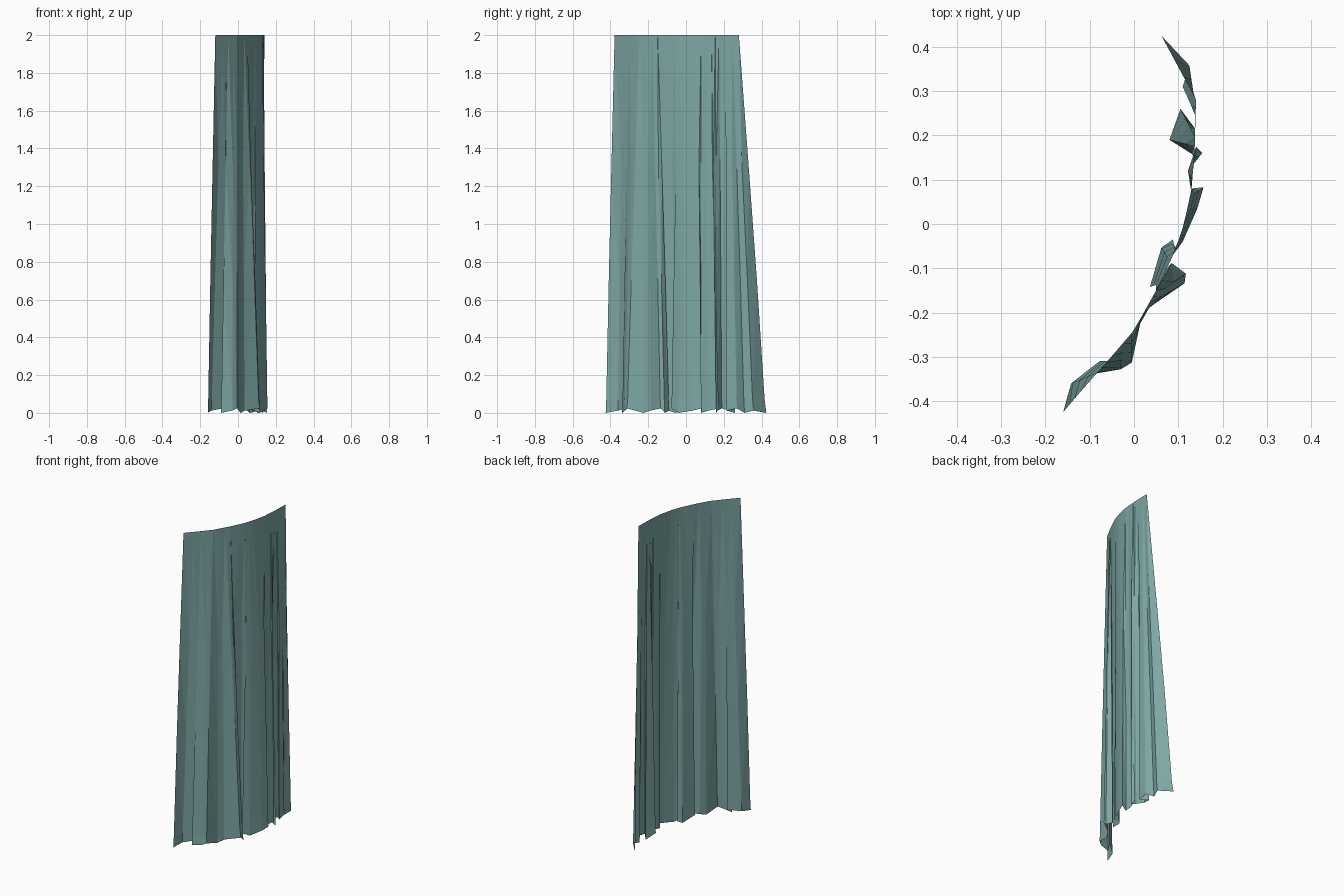
import bpy, bmesh

# Hem folds: (hem x, hem y, y of the matching point on the smooth top edge)
FOLDS = [
    (-0.160, -0.425, -0.378), (-0.142, -0.360, -0.335), (-0.077, -0.309, -0.310),
    (-0.090, -0.338, -0.300), (-0.030, -0.328, -0.270), (-0.005, -0.313, -0.245),
    (0.014, -0.225, -0.215), (0.035, -0.188, -0.200), (0.114, -0.134, -0.180),
    (0.117, -0.112, -0.165), (0.085, -0.088, -0.150), (0.036, -0.142, -0.135),
    (0.062, -0.053, -0.085), (0.088, -0.035, -0.060), (0.082, -0.078, -0.040),
    (0.110, -0.040, -0.010), (0.143, 0.035, 0.030), (0.157, 0.083, 0.060),
    (0.128, 0.080, 0.080), (0.122, 0.120, 0.100), (0.140, 0.175, 0.120),
    (0.154, 0.160, 0.135), (0.120, 0.165, 0.155), (0.080, 0.190, 0.175),
    (0.105, 0.260, 0.195), (0.138, 0.215, 0.215), (0.138, 0.270, 0.230),
    (0.110, 0.310, 0.245), (0.125, 0.358, 0.262), (0.062, 0.425, 0.280),
]
# Smooth arc of the top edge
RAIL = [(-0.38, -0.122), (-0.31, -0.060), (-0.24, 0.0), (-0.15, 0.050), (-0.07, 0.089),
        (0.0, 0.113), (0.08, 0.130), (0.17, 0.137), (0.28, 0.140)]
# Rows down the cloth: (height, how far the folds have opened)
ROWS = [(2.0, 0.0), (1.3, 0.36), (0.7, 0.66), (0.07, 0.94), (0.0, 1.0)]


def rail_x(y):
    for (y0, x0), (y1, x1) in zip(RAIL, RAIL[1:]):
        if y <= y1:
            return x0 + (x1 - x0) * (y - y0) / (y1 - y0)
    return RAIL[-1][1]


# Curtain cloth
bm = bmesh.new()
grid = []
for z, t in ROWS:
    row = []
    for i, (hx, hy, ty) in enumerate(FOLDS):
        tx = rail_x(ty)
        lift = 0.012 * (i % 3) if z == 0 and 0 < i < len(FOLDS) - 1 else 0
        row.append(bm.verts.new((tx + (hx - tx) * t, ty + (hy - ty) * t, z + lift)))
    grid.append(row)
for upper, lower in zip(grid, grid[1:]):
    for i in range(len(FOLDS) - 1):
        bm.faces.new((upper[i], lower[i], lower[i + 1], upper[i + 1]))
bmesh.ops.triangulate(bm, faces=bm.faces[:])

mesh = bpy.data.meshes.new("curtain")
bm.to_mesh(mesh)
bm.free()
curtain = bpy.data.objects.new("curtain", mesh)
bpy.context.collection.objects.link(curtain)

# Teal fabric
teal = bpy.data.materials.new("teal fabric")
teal.diffuse_color = (0.205, 0.385, 0.375, 1)
mesh.materials.append(teal)
